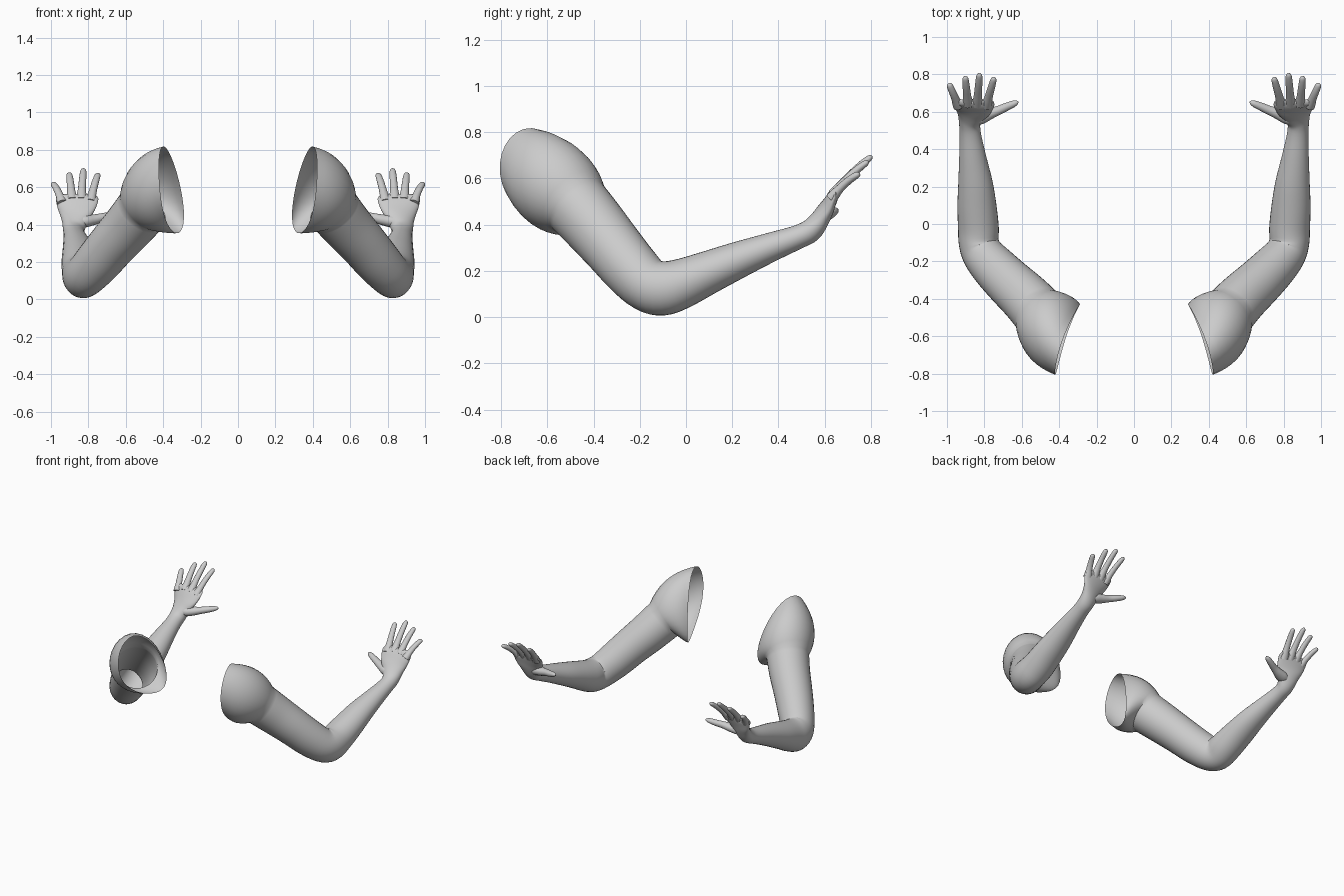
import bpy, bmesh, math
from mathutils import Vector

if "Cube" in bpy.data.objects:
    bpy.data.objects.remove(bpy.data.objects["Cube"])

N = 32
skin = bpy.data.materials.new("plain grey")
skin.diffuse_color = (0.6, 0.6, 0.6, 1)
skin.use_nodes = True
skin.node_tree.nodes["Principled BSDF"].inputs["Base Color"].default_value = skin.diffuse_color
Z = Vector((0, 0, 1))


def catmull(rows, steps):
    """Smoothly resample rows of (x, y, z, half width, half thickness)."""
    pts = [rows[0]] + rows + [rows[-1]]
    out = []
    for i in range(1, len(pts) - 2):
        a, b, c, d = pts[i - 1:i + 3]
        for k in range(steps):
            t = k / steps
            out.append([0.5 * (2 * q + (r - p) * t + (2 * p - 5 * q + 4 * r - s) * t * t
                               + (3 * q - p - 3 * r + s) * t ** 3)
                        for p, q, r, s in zip(a, b, c, d)])
    return out + [list(rows[-1])]


def tube_rings(rows, steps, sides, up=Z):
    path = catmull(rows, steps)
    rings = []
    for i, p in enumerate(path):
        a, b = path[max(i - 1, 0)], path[min(i + 1, len(path) - 1)]
        d = (Vector(b[:3]) - Vector(a[:3])).normalized()
        u = d.cross(up).normalized()
        v = u.cross(d)
        rings.append([Vector(p[:3]) + u * p[3] * math.cos(2 * math.pi * j / sides)
                      + v * p[4] * math.sin(2 * math.pi * j / sides) for j in range(sides)])
    return rings


def loft(name, rings, cap_start=False):
    """Skin the rings, close the end and mirror to the other side."""
    bm = bmesh.new()
    vs = [[bm.verts.new(p) for p in ring] for ring in rings]
    n = len(rings[0])
    for a, b in zip(vs, vs[1:]):
        for j in range(n):
            k = (j + 1) % n
            bm.faces.new((a[j], a[k], b[k], b[j]))
    bm.faces.new(vs[-1])
    if cap_start:
        bm.faces.new(vs[0][::-1])
    bmesh.ops.recalc_face_normals(bm, faces=bm.faces)
    me = bpy.data.meshes.new(name)
    bm.to_mesh(me)
    bm.free()
    me.materials.append(skin)
    ob = bpy.data.objects.new(name, me)
    bpy.context.collection.objects.link(ob)
    mod = ob.modifiers.new("other side", 'MIRROR')
    mod.use_mirror_merge = False
    bpy.ops.object.select_all(action='DESELECT')
    ob.select_set(True)
    bpy.context.view_layer.objects.active = ob
    bpy.ops.object.shade_smooth_by_angle(angle=math.radians(50))


# Upper arm, elbow, forearm, wrist and palm in one sweep
arm_rows = [
    (.51, -.47, .48, .145, .145), (.58, -.395, .395, .138, .138),
    (.665, -.315, .30, .13, .13), (.745, -.235, .205, .122, .125),
    (.805, -.165, .14, .112, .118), (.83, -.10, .125, .107, .118),
    (.832, -.02, .145, .109, .108), (.84, .10, .195, .104, .093),
    (.848, .22, .245, .092, .08), (.863, .36, .30, .072, .064),
    (.875, .48, .345, .057, .052), (.878, .54, .375, .058, .05),
    (.87, .58, .425, .075, .04), (.863, .612, .48, .1, .03),
    (.86, .64, .53, .113, .022), (.86, .655, .552, .106, .015),
    (.86, .661, .56, .09, .006)]
arm = tube_rings(arm_rows, 4, N)

# Flared shoulder shell with a tilted open rim
front, back = Vector((.42, -.805, .62)), Vector((.29, -.43, .48))
top, bottom = Vector((.385, -.63, .81)), Vector((.355, -.58, .37))
centre = (front + back + top + bottom) / 4
saddle = (front + back - top - bottom) / 4
hub = Vector(arm_rows[0][:3])
shell = []
for k in range(9):
    t = k / 9
    ring = []
    for j in range(N):
        a = 2 * math.pi * j / N
        rim = (centre + (front - back) / 2 * math.cos(a)
               + (top - bottom) / 2 * math.sin(a) + saddle * math.cos(2 * a))
        end = arm[0][j]
        out = (end - hub).normalized()
        ctrl = (rim + end) / 2 + out * (end - rim).length * 0.27
        ring.append(rim * (1 - t) ** 2 + ctrl * 2 * t * (1 - t) + end * t * t)
    shell.append(ring)
loft("arm", shell + arm)

# Fingers: base, middle and rounded tip, as (base x, y, z), (tip x, y, z)
fingers = {
    "index_finger": ((.79, .632, .52), (.747, .785, .672)),
    "middle_finger": ((.838, .638, .53), (.826, .806, .698)),
    "ring_finger": ((.887, .638, .53), (.903, .79, .675)),
    "little_finger": ((.938, .63, .515), (.99, .752, .622))}
for name, (b, t) in fingers.items():
    b, t = Vector(b), Vector(t)
    rows = []
    for f, r in ((0, .03), (.15, .026), (.3, .0215), (.6, .0195), (.85, .0175),
                 (.94, .0145), (.98, .009), (1, .002)):
        p = b.lerp(t, f)
        rows.append((p.x, p.y, p.z + .012 * math.sin(math.pi * f), r, r * .85))
    loft(name, tube_rings(rows, 2, 14), True)

# Thumb with a broad root blending into the palm
thumb_rows = [(.865, .565, .41, .035, .03), (.82, .575, .418, .042, .034),
              (.775, .59, .425, .033, .029), (.73, .605, .436, .025, .024),
              (.685, .625, .447, .022, .021), (.645, .642, .458, .018, .017),
              (.626, .65, .463, .011, .01), (.618, .653, .465, .002, .002)]
loft("thumb", tube_rings(thumb_rows, 3, 16), True)
